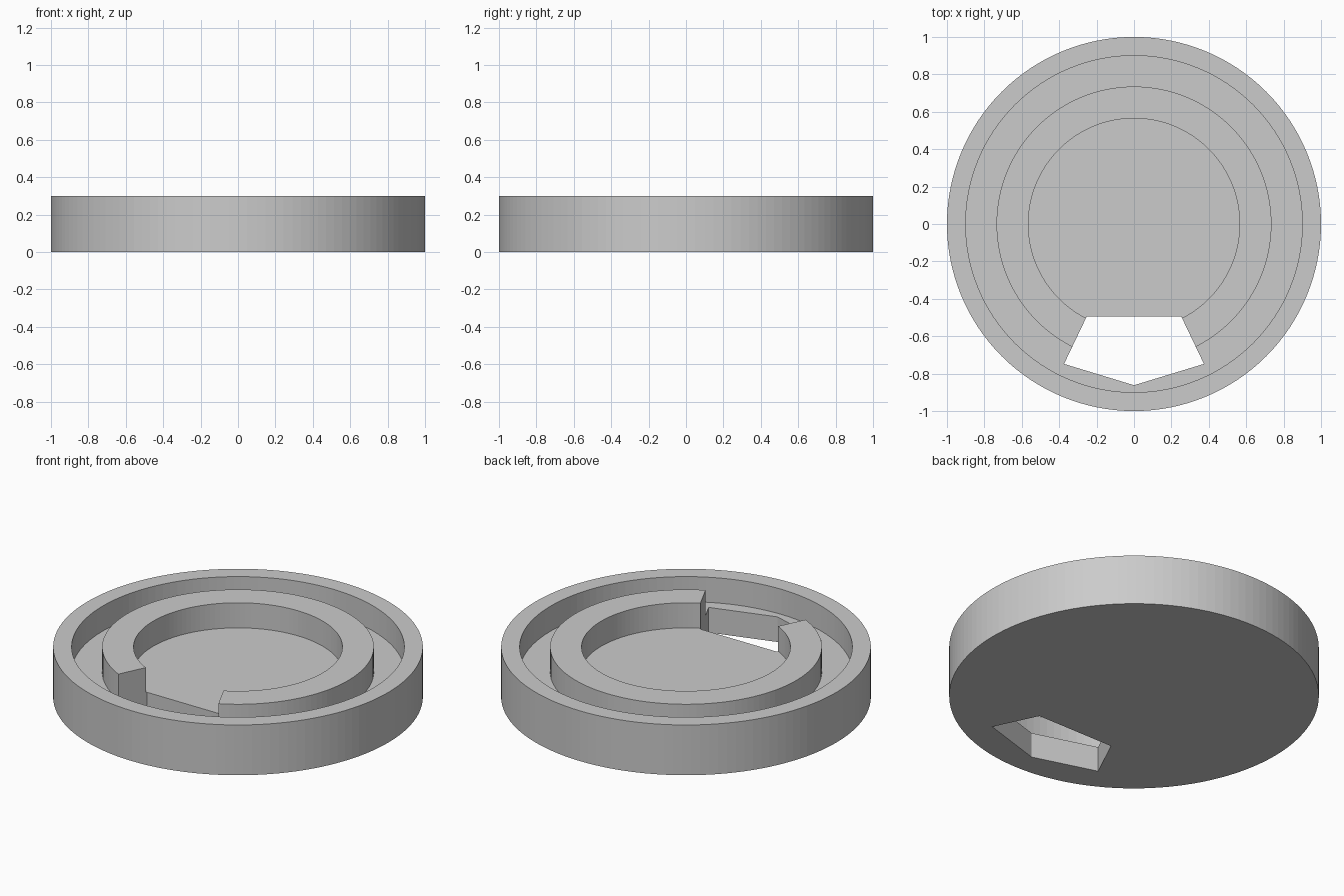
import bpy, bmesh, math

if "Cube" in bpy.data.objects:
    bpy.data.objects.remove(bpy.data.objects["Cube"], do_unlink=True)

SIDES = 128
HEIGHT, FLOOR = 0.3, 0.15
RIM, GROOVE, RING, POCKET = 1.0, 0.9, 0.735, 0.565


def material(name, colour):
    mat = bpy.data.materials.new(name)
    mat.use_nodes = True
    mat.diffuse_color = colour
    mat.node_tree.nodes["Principled BSDF"].inputs["Base Color"].default_value = colour
    return mat


def add_object(name, bm):
    bmesh.ops.recalc_face_normals(bm, faces=bm.faces)
    mesh = bpy.data.meshes.new(name)
    bm.to_mesh(mesh)
    bm.free()
    obj = bpy.data.objects.new(name, mesh)
    bpy.context.collection.objects.link(obj)
    return obj


# Round tray: one closed profile turned about z
profile = [(RIM, 0), (RIM, HEIGHT), (GROOVE, HEIGHT), (GROOVE, FLOOR),
           (RING, FLOOR), (RING, HEIGHT), (POCKET, HEIGHT), (POCKET, FLOOR)]
bm = bmesh.new()
loops = [[bm.verts.new((r * math.cos(a), r * math.sin(a), z))
          for a in (math.tau * i / SIDES for i in range(SIDES))]
         for r, z in profile]
for low, high in zip(loops, loops[1:]):
    for i in range(SIDES):
        j = (i + 1) % SIDES
        bm.faces.new((low[i], low[j], high[j], high[i]))
bm.faces.new(loops[0][::-1])
bm.faces.new(loops[-1])
tray = add_object("round_tray", bm)
tray.data.materials.append(material("grey", (0.6, 0.6, 0.6, 1)))

# Five-sided opening through the front of the ring and the floor
half = [(0.253, -0.495), (0.374, -0.748)]
outline = half + [(0, -0.862)] + [(-x, y) for x, y in reversed(half)]
bm = bmesh.new()
base = bm.faces.new([bm.verts.new((x, y, -0.1)) for x, y in outline])
top = bmesh.ops.extrude_face_region(bm, geom=[base])["geom"]
bmesh.ops.translate(bm, vec=(0, 0, 0.6),
                    verts=[v for v in top if isinstance(v, bmesh.types.BMVert)])
cutter = add_object("opening_cutter", bm)
cutter.hide_render = True

cut = tray.modifiers.new("opening", "BOOLEAN")
cut.operation = "DIFFERENCE"
cut.solver = "EXACT"
cut.object = cutter
bpy.context.view_layer.objects.active = tray
tray.select_set(True)
bpy.ops.object.modifier_apply(modifier=cut.name)
bpy.data.objects.remove(cutter, do_unlink=True)
